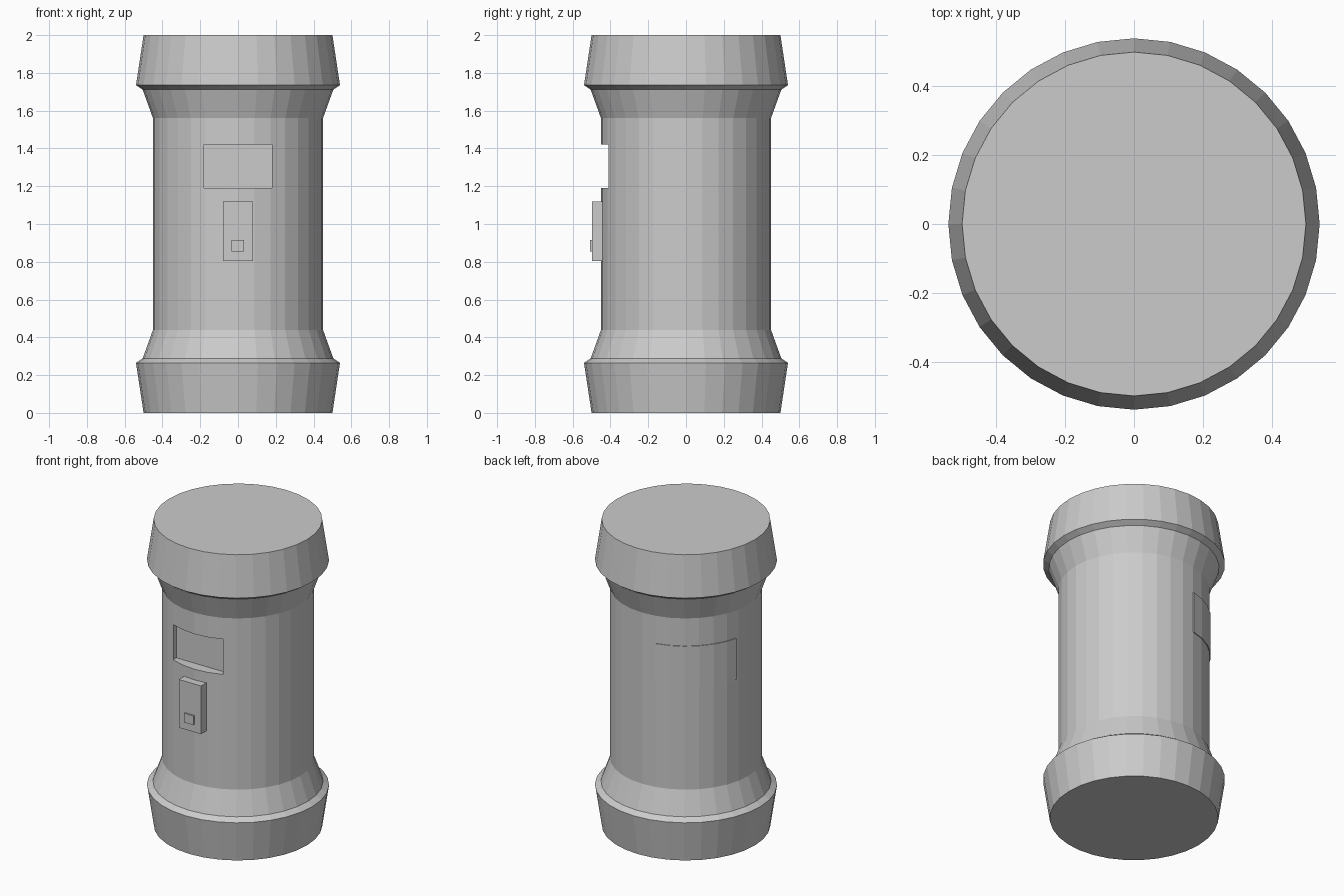
import bpy, bmesh
from math import cos, sin, radians, tau

if "Cube" in bpy.data.objects:
    bpy.data.objects.remove(bpy.data.objects["Cube"])

SIDES = 32


def make_object(name, bm):
    bmesh.ops.recalc_face_normals(bm, faces=bm.faces)
    mesh = bpy.data.meshes.new(name)
    bm.to_mesh(mesh)
    bm.free()
    obj = bpy.data.objects.new(name, mesh)
    bpy.context.collection.objects.link(obj)
    return obj


def lathe(name, profile):
    bm = bmesh.new()
    rings = [[bm.verts.new((r * cos(tau * i / SIDES), r * sin(tau * i / SIDES), z))
              for i in range(SIDES)] for r, z in profile]
    for low, high in zip(rings, rings[1:]):
        for i in range(SIDES):
            j = (i + 1) % SIDES
            bm.faces.new((low[i], low[j], high[j], high[i]))
    bm.faces.new(rings[0])
    bm.faces.new(rings[-1])
    return make_object(name, bm)


def box(name, lo, hi):
    bm = bmesh.new()
    bmesh.ops.create_cube(bm, size=1)
    for v in bm.verts:
        v.co = [(a + b) / 2 + c * (b - a) for a, b, c in zip(lo, hi, v.co)]
    return make_object(name, bm)


def curved_plate(name, angles, r_in, r_out, z0, z1):
    bm = bmesh.new()
    loops = []
    for a in map(radians, angles):
        loops.append([bm.verts.new((r * cos(a), r * sin(a), z))
                      for r, z in ((r_in, z0), (r_out, z0), (r_out, z1), (r_in, z1))])
    for p, q in zip(loops, loops[1:]):
        for k in range(4):
            m = (k + 1) % 4
            bm.faces.new((p[k], p[m], q[m], q[k]))
    bm.faces.new(loops[0])
    bm.faces.new(loops[-1])
    return make_object(name, bm)


# Column with flared base and cap, mirrored about mid height
half = [(0.5, 0), (0.54, 0.265), (0.505, 0.288), (0.45, 0.44)]
body = lathe("column_body", half + [(r, 2 - z) for r, z in reversed(half)])

# Recessed window in the front
cutter = box("window_cutter", (-0.18, -0.7, 1.19), (0.18, -0.38, 1.42))
cutter.hide_render = True
cutter.hide_set(True)
cut = body.modifiers.new("window", 'BOOLEAN')
cut.object = cutter
cut.operation = 'DIFFERENCE'
cut.solver = 'EXACT'

# Control box with its button
box("control_box", (-0.08, -0.497, 0.805), (0.08, -0.43, 1.12))
box("button", (-0.034, -0.508, 0.855), (0.032, -0.48, 0.915))

# Thin curved panel on the back left
curved_plate("rear_panel", [101.25 + 11.25 * i for i in range(6)] + [166],
             0.435, 0.455, 1.11, 1.38)
